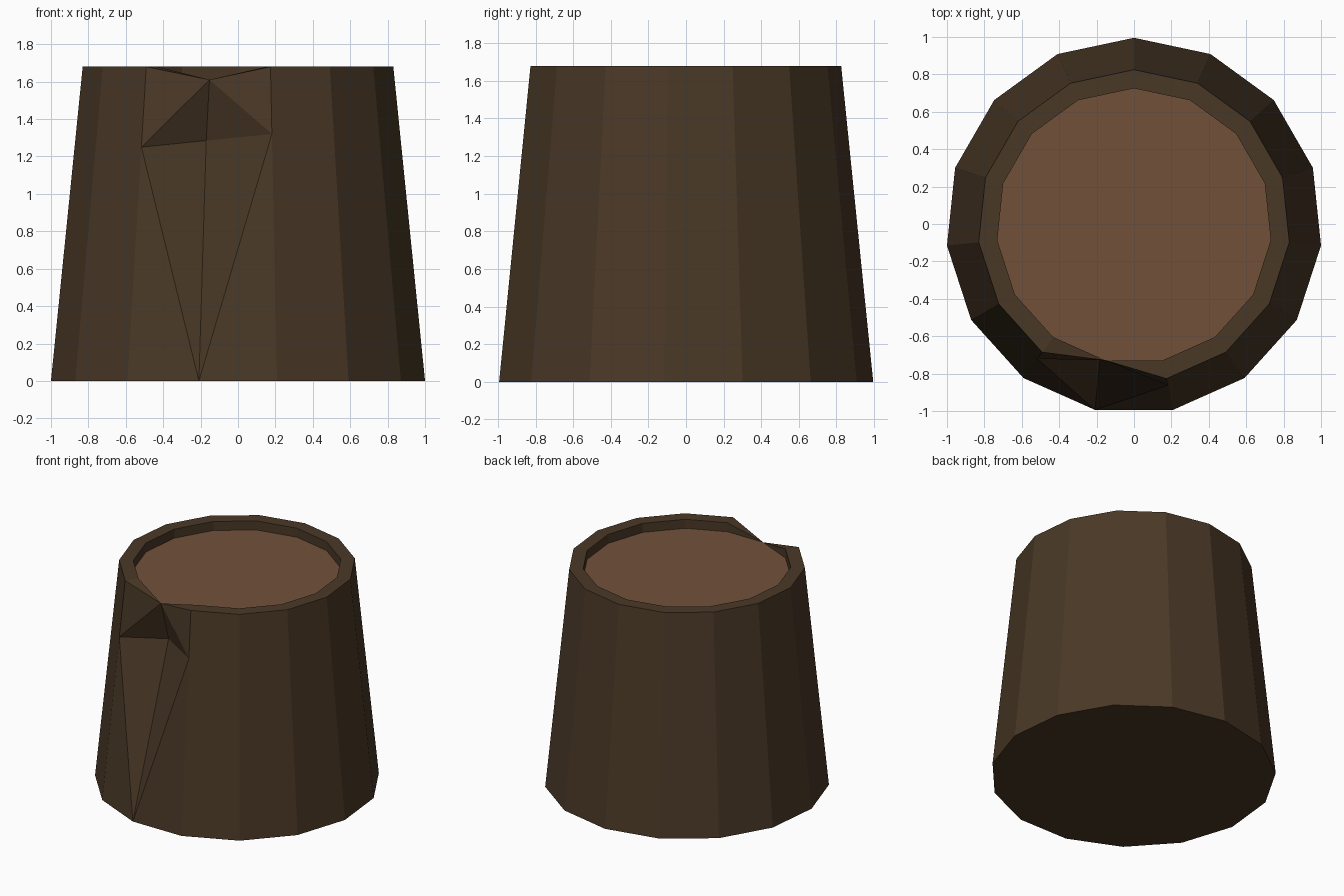
import bpy, bmesh
from math import sin, cos, radians
from mathutils import Vector

cube = bpy.data.objects.get("Cube")
if cube:
    bpy.data.objects.remove(cube, do_unlink=True)

SIDES = 15
HEIGHT, CORE_Z = 1.68, 1.61
R_BASE, R_TOP, R_INNER = 1.0055, 0.835, 0.735
Y_SHIFT = -0.01
NOTCH = 7                      # corner that the axe cut runs through
LEFT, RIGHT = NOTCH - 1, NOTCH + 1


def material(name, colour):
    mat = bpy.data.materials.new(name)
    mat.use_nodes = True
    mat.diffuse_color = (*colour, 1)
    mat.node_tree.nodes["Principled BSDF"].inputs["Base Color"].default_value = (*colour, 1)
    return mat


def corner(i, radius, z):
    a = radians(90) + radians(360 / SIDES) * i
    return Vector((radius * cos(a), radius * sin(a) + Y_SHIFT, z))


def finish(bm, name, mat):
    bmesh.ops.recalc_face_normals(bm, faces=bm.faces)
    mesh = bpy.data.meshes.new(name)
    bm.to_mesh(mesh)
    bm.free()
    mesh.materials.append(mat)
    obj = bpy.data.objects.new(name, mesh)
    bpy.context.scene.collection.objects.link(obj)
    return obj


bark = material("dark bark", (0.068, 0.040, 0.0195))
wood = material("cut wood", (0.170, 0.081, 0.042))

# Bark shell: rings of corners for the base, rim and sunken inner wall
bm = bmesh.new()


def ring(radius, z):
    return [bm.verts.new(corner(i, radius, z)) for i in range(SIDES)]


base = ring(R_BASE, 0)
outer = ring(R_TOP, HEIGHT)
inner = ring(R_INNER, HEIGHT)
floor = ring(R_INNER, CORE_Z)

# The rim collapses down to the core at the notch
for v in (outer[NOTCH], inner[NOTCH]):
    bm.verts.remove(v)
dip = outer[NOTCH] = inner[NOTCH] = floor[NOTCH]


def on_edge(i, z):
    return bm.verts.new(base[i].co.lerp(outer[i].co, z / HEIGHT))


# Corners of the axe cut
cut_left = on_edge(LEFT, 1.25)
cut_right = on_edge(RIGHT, 1.32)
cut_deep = bm.verts.new((-0.17, -0.61, 1.285))


def face(*verts):
    unique = list(dict.fromkeys(verts))
    if len(unique) > 2:
        bm.faces.new(unique)


bm.faces.new(base)
for i in range(SIDES):
    j = (i + 1) % SIDES
    face(outer[i], outer[j], inner[j], inner[i])
    face(inner[i], inner[j], floor[j], floor[i])
    if i == LEFT - 1:
        face(base[i], base[j], cut_left, outer[j], outer[i])
    elif i == RIGHT:
        face(base[i], base[j], outer[j], outer[i], cut_right)
    elif i not in (LEFT, NOTCH):
        face(base[i], base[j], outer[j], outer[i])

# Each half of the cut: remaining bark, sloping groove and back wall
for side, cut in ((LEFT, cut_left), (RIGHT, cut_right)):
    face(base[side], base[NOTCH], cut)
    face(base[NOTCH], cut_deep, cut)
    face(cut, cut_deep, dip)
    face(cut, dip, outer[side])
finish(bm, "stump_bark", bark)

# Pale heartwood disc set below the rim
bm = bmesh.new()
disc = bm.faces.new([bm.verts.new(corner(i, R_INNER, CORE_Z)) for i in range(SIDES)])
finish(bm, "stump_core", wood)
disc_mesh = bpy.data.objects["stump_core"].data
if disc_mesh.polygons[0].normal.z < 0:
    disc_mesh.flip_normals()
